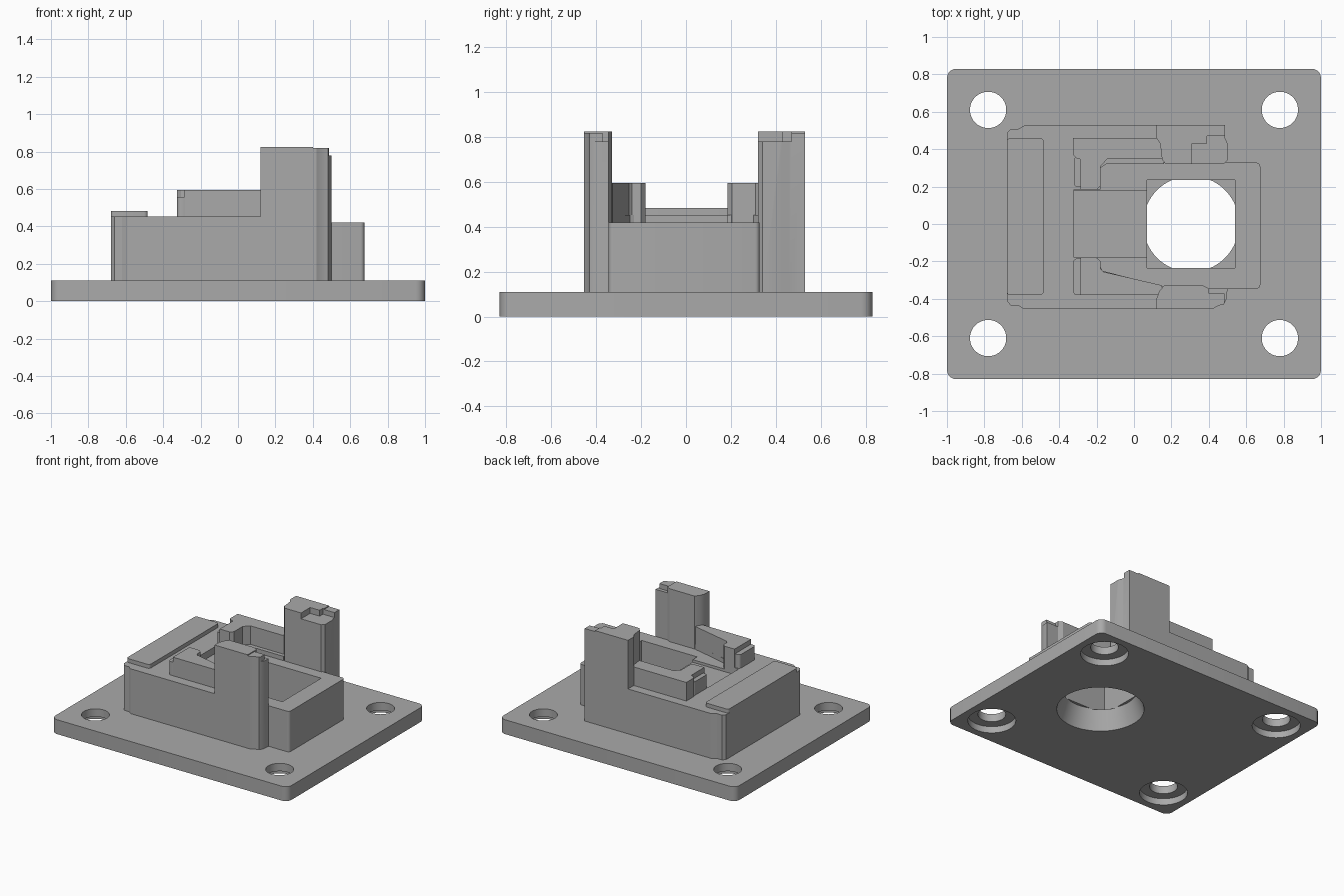
import bpy, bmesh, math

cube = bpy.data.objects.get("Cube")
if cube:
    bpy.data.objects.remove(cube, do_unlink=True)

grey = bpy.data.materials.new("machined_grey")
grey.use_nodes = True
grey.diffuse_color = (0.4, 0.4, 0.4, 1)
grey.node_tree.nodes["Principled BSDF"].inputs["Base Color"].default_value = (0.4, 0.4, 0.4, 1)


def prism(name, outline, z0, z1, radius=0.0):
    """Extrude a flat outline upward, optionally rounding its upright edges."""
    bm = bmesh.new()
    face = bm.faces.new([bm.verts.new((x, y, z0)) for x, y in outline])
    top = bmesh.ops.extrude_face_region(bm, geom=[face])["geom"]
    for v in top:
        if isinstance(v, bmesh.types.BMVert):
            v.co.z = z1
    if radius:
        upright = [e for e in bm.edges if abs(e.verts[0].co.z - e.verts[1].co.z) > 1e-4]
        bmesh.ops.bevel(bm, geom=upright, offset=radius, segments=5,
                        profile=0.5, affect='EDGES', clamp_overlap=True)
    bmesh.ops.recalc_face_normals(bm, faces=bm.faces)
    mesh = bpy.data.meshes.new(name)
    bm.to_mesh(mesh)
    bm.free()
    obj = bpy.data.objects.new(name, mesh)
    bpy.context.collection.objects.link(obj)
    mesh.materials.append(grey)
    return obj


def rect(x0, x1, y0, y1):
    return [(x0, y0), (x1, y0), (x1, y1), (x0, y1)]


def cone(name, x, y, z0, z1, r0, r1):
    bpy.ops.mesh.primitive_cone_add(vertices=64, radius1=r0, radius2=r1,
                                    depth=z1 - z0, location=(x, y, (z0 + z1) / 2))
    obj = bpy.context.object
    obj.name = name
    obj.data.materials.append(grey)
    return obj


def cut(target, cutters):
    """Subtract each cutter, apply the result, then drop the cutters."""
    bpy.context.view_layer.objects.active = target
    for c in cutters:
        mod = target.modifiers.new("cut", 'BOOLEAN')
        mod.operation = 'DIFFERENCE'
        mod.solver = 'EXACT'
        mod.object = c
        bpy.ops.object.modifier_apply(modifier=mod.name)
    for c in cutters:
        bpy.data.objects.remove(c, do_unlink=True)


def bore():
    return cone("bore_cutter", 0.305, 0, -0.01, 0.15, 0.308, 0.255)


parts = []

# Base plate with counterbored corner holes and a tapered bore
plate = prism("base_plate", rect(-1, 1, -0.83, 0.83), 0, 0.11, 0.05)
holes = [bore()]
for sx in (-1, 1):
    for sy in (-1, 1):
        x, y = 0.78 * sx, 0.61 * sy
        holes.append(cone("hole_cutter", x, y, -0.1, 0.2, 0.097, 0.097))
        holes.append(cone("counterbore_cutter", x, y, -0.1, 0.05, 0.167, 0.167))
cut(plate, holes)
parts.append(plate)

# Central block with square pocket and shallow channel
core = prism("core_block", rect(-0.4, 0.675, -0.345, 0.328), 0.1, 0.42, 0.02)
cut(core, [bore(),
           prism("pocket_cutter", rect(0.07, 0.54, -0.235, 0.235), 0.145, 0.6),
           prism("channel_cutter", rect(-0.32, 0.09, -0.18, 0.18), 0.4, 0.6)])
parts.append(core)

# Raised U-shaped housing around the block
housing = [(-0.68, -0.41), (-0.66, -0.435), (-0.62, -0.435), (-0.59, -0.455),
           (0.16, -0.455), (0.16, -0.335), (-0.17, -0.25), (-0.2, -0.18),
           (-0.32, -0.18), (-0.32, 0.185), (-0.18, 0.185), (-0.18, 0.3),
           (-0.15, 0.32), (0.16, 0.32), (0.16, 0.53), (-0.58, 0.53),
           (-0.62, 0.508), (-0.66, 0.508), (-0.68, 0.485)]
parts.append(prism("housing", housing, 0.1, 0.453))
parts.append(prism("end_lip", rect(-0.68, -0.483, -0.38, 0.46), 0.44, 0.483, 0.02))

# Guide arms with lowered end ledges
front_arm = [(-0.285, -0.38), (0.15, -0.38), (0.15, -0.328), (-0.165, -0.255),
             (-0.178, -0.24), (-0.178, -0.2), (-0.2, -0.18), (-0.285, -0.18)]
parts.append(prism("front_arm", front_arm, 0.41, 0.595))
parts.append(prism("front_arm_ledge", rect(-0.325, -0.27, -0.38, -0.185), 0.41, 0.557, 0.02))
back_arm = [(-0.325, 0.46), (-0.325, 0.37), (-0.305, 0.35), (-0.285, 0.345),
            (-0.285, 0.185), (-0.2, 0.185), (-0.178, 0.205), (-0.178, 0.31),
            (-0.14, 0.35), (0.15, 0.35), (0.15, 0.46)]
parts.append(prism("back_arm", back_arm, 0.41, 0.595))
parts.append(prism("back_arm_ledge", rect(-0.32, -0.27, 0.2, 0.36), 0.41, 0.557, 0.015))

# Front tower with stepped inner corner
front_tower = [(0.12, -0.455), (0.42, -0.455), (0.45, -0.437), (0.48, -0.43),
               (0.495, -0.4), (0.5, -0.345), (0.4, -0.345), (0.37, -0.33),
               (0.16, -0.33), (0.135, -0.36), (0.12, -0.4)]
tower = prism("front_tower", front_tower, 0.1, 0.825)
cut(tower, [prism("step_cutter", rect(0.4, 0.6, -0.372, -0.3), 0.78, 0.9),
            prism("edge_cutter", rect(0.485, 0.6, -0.5, -0.3), 0.78, 0.9),
            prism("peg_cutter", rect(0.4, 0.6, -0.5, -0.3), 0.818, 0.9)])
parts.append(tower)

# Back tower with stepped inner corner
back_tower = [(0.12, 0.53), (0.12, 0.46), (0.14, 0.43), (0.15, 0.345), (0.17, 0.32),
              (0.48, 0.32), (0.5, 0.34), (0.5, 0.43), (0.487, 0.46), (0.487, 0.53)]
tower = prism("back_tower", back_tower, 0.1, 0.825)
cut(tower, [prism("step_cutter", rect(0.31, 0.6, 0.25, 0.43), 0.78, 0.9),
            prism("side_cutter", rect(0.39, 0.6, 0.42, 0.47), 0.78, 0.9),
            prism("peg_cutter", rect(0.4, 0.6, 0.4, 0.6), 0.818, 0.9)])
parts.append(tower)

# Smooth the rounded walls and keep crisp edges
bpy.ops.object.select_all(action='DESELECT')
for p in parts:
    p.select_set(True)
bpy.context.view_layer.objects.active = plate
bpy.ops.object.shade_smooth_by_angle(angle=math.radians(25))
